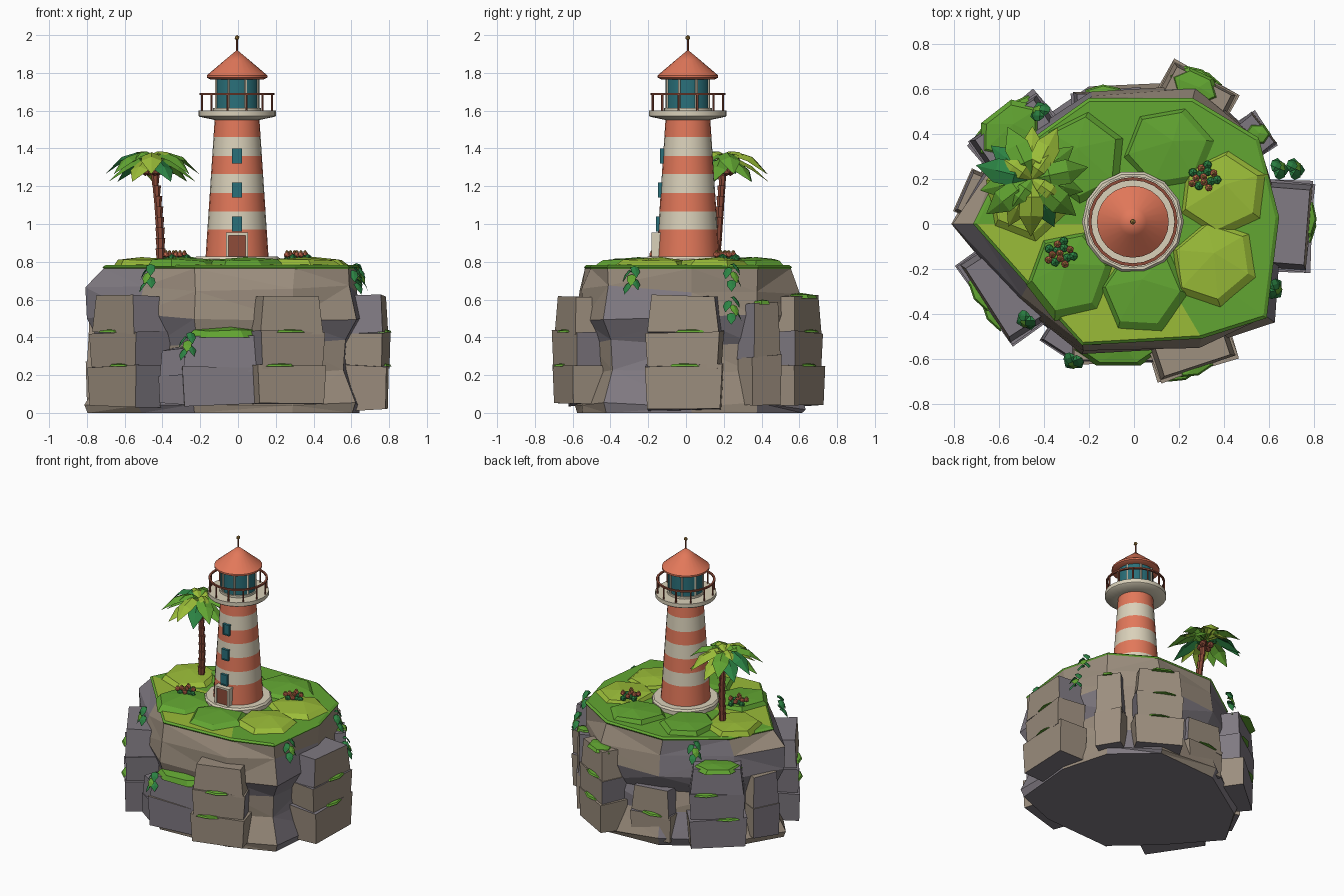
import bpy, bmesh, random
from math import sin, cos, pi, radians, atan2, degrees
from mathutils import Vector, Matrix

random.seed(11)
cube = bpy.data.objects.get("Cube")
if cube:
    bpy.data.objects.remove(cube, do_unlink=True)


def material(name, hexcode):
    rgb = [int(hexcode[i:i + 2], 16) / 255 for i in (0, 2, 4)]
    col = [c / 12.92 if c < 0.04 else ((c + 0.055) / 1.055) ** 2.4 for c in rgb] + [1]
    m = bpy.data.materials.new(name)
    m.use_nodes = True
    m.diffuse_color = col
    bsdf = m.node_tree.nodes["Principled BSDF"]
    bsdf.inputs["Base Color"].default_value = col
    bsdf.inputs["Roughness"].default_value = 0.8
    return m


TERRA = material("terracotta", "E2785A")
CREAM = material("cream", "DAD1BA")
TEAL = material("teal glass", "2A707A")
BROWN = material("red brown wood", "8E4C3A")
TAUPE = material("taupe rock", "9C8E7E")
SLATE = material("slate rock", "807A82")
GREEN = material("grass green", "62A632")
LIME = material("lime green", "9ABC38")
LEAF = material("dark leaf green", "2C8444")
GOLD = material("gold", "A88242")


def finish(name, bm, mats, smooth=False, solid=True):
    if solid:
        bmesh.ops.recalc_face_normals(bm, faces=bm.faces)
    me = bpy.data.meshes.new(name)
    bm.to_mesh(me)
    bm.free()
    for m in mats:
        me.materials.append(m)
    if smooth:
        me.shade_smooth()
        me.set_sharp_from_angle(angle=radians(35))
    ob = bpy.data.objects.new(name, me)
    bpy.context.collection.objects.link(ob)


def loft(bm, rings, mat=lambda i, j: 0):
    """Join equal rings of points with quads; mat picks the slot by ring and side."""
    vs = [[bm.verts.new(p) for p in r] for r in rings]
    n = len(vs[0])
    for i in range(len(vs) - 1):
        for j in range(n):
            k = (j + 1) % n
            f = bm.faces.new((vs[i][j], vs[i][k], vs[i + 1][k], vs[i + 1][j]))
            f.material_index = mat(i, j)
    return vs


TX, TY = -0.005, 0.01


def lathe(name, profile, mats, mat=lambda i, j: 0, segs=24):
    bm = bmesh.new()
    loft(bm, [[(TX + r * cos(2 * pi * j / segs), TY + r * sin(2 * pi * j / segs), z)
               for j in range(segs)] for r, z in profile], mat)
    bmesh.ops.remove_doubles(bm, verts=bm.verts, dist=1e-5)
    finish(name, bm, mats, True)


def add_box(bm, center, size, slot=0):
    mx = Matrix.Translation(center) @ Matrix.Diagonal((*size, 1))
    for v in bmesh.ops.create_cube(bm, size=1, matrix=mx)["verts"]:
        for f in v.link_faces:
            f.material_index = slot


def add_ball(bm, center, r, slot=0):
    for v in bmesh.ops.create_icosphere(bm, subdivisions=1, radius=r, matrix=Matrix.Translation(center))["verts"]:
        for f in v.link_faces:
            f.material_index = slot


# Main rock: a ten sided outline lofted through wide and narrow levels, sloping in to the grass rim
OUTLINE = [(-.83, 0), (-.53, -.34), (-.24, -.6), (.3, -.57), (.63, -.44),
           (.67, .03), (.57, .39), (.29, .64), (-.2, .61), (-.64, .32)]
RIM = [(-.71, 0), (-.47, -.27), (-.23, -.535), (.3, -.505), (.585, -.415),
       (.64, .03), (.55, .38), (.26, .555), (-.2, .555), (-.56, .3)]
rings = [[(x * .96, y * .96, 0) for x, y in OUTLINE]]
for z, s in [(.04, .985), (.21, .89), (.37, .885), (.51, .985), (.65, .955)]:
    rings.append([])
    for x, y in OUTLINE:
        k = s + random.uniform(-.025, .02)
        rings[-1].append((x * k, y * k, z + random.uniform(-.025, .025)))
rings.append([(x, y, .765) for x, y in RIM])
# Rock tone of each side, level by level from the ground: T taupe, S slate
TONES = ["TSTTSTSTST", "TSTTSTSTST", "STSTSTTSTS", "SSTSSSTSSS", "STTTSTTTSS", "STTTTTTTST"]
bm = bmesh.new()
vs = loft(bm, rings, lambda i, j: int(TONES[i][j] == "S"))
bm.faces.new(vs[0]).material_index = 1
bm.faces.new(vs[-1])
bmesh.ops.recalc_face_normals(bm, faces=bm.faces)
bmesh.ops.triangulate(bm, faces=[f for f in bm.faces if len(f.verts) == 4])
finish("cliff", bm, [TAUPE, SLATE])


# Grass: low six sided mounds leaning back, also used for pads on the ledges
def mound(name, x, y, z, rx, ry, h, yaw=0, mat=GREEN, lean=0):
    bm = bmesh.new()
    rot = Matrix.Translation((x, y, z)) @ Matrix.Rotation(radians(yaw), 4, 'Z')
    shift = Matrix.Rotation(radians(-yaw), 3, 'Z') @ Vector((-lean, lean, 0))
    rings = [[rot @ (Vector((rx * s * cos(a * pi / 3), ry * s * sin(a * pi / 3), h * t * random.uniform(.75, 1.1)))
                     + shift * t) for a in range(6)] for s, t in ((1, 0), (.82, .75))]
    vs = loft(bm, rings)
    tip = bm.verts.new(rot @ (Vector((rx * .15, ry * .1, h)) + shift))
    for j in range(6):
        bm.faces.new((vs[1][j], vs[1][(j + 1) % 6], tip))
    bm.faces.new(vs[0])
    finish(name, bm, [mat])


# Grass slab with lime sectors along the front right rim
bm = bmesh.new()
vs = loft(bm, [[(x * s, y * s, z) for x, y in RIM] for s, z in ((.99, .752), (1.01, .772), (.985, .783))])
top = bm.verts.new((0, 0, .79))
for j in range(10):
    f = bm.faces.new((vs[2][j], vs[2][(j + 1) % 10], top))
    f.material_index = int(j < 3)
bm.faces.new(vs[0])
finish("grass_slab", bm, [GREEN, LIME])
for i, (x, y, m) in enumerate([(.16, .33, GREEN), (.4, .13, LIME), (.36, -.18, LIME), (.05, -.3, GREEN),
                               (-.28, -.23, GREEN), (-.22, .29, GREEN), (-.47, .12, LIME)]):
    mound(f"grass_mound_{i}", x, y, .775, .215, .2, .05, 10 + 15 * i, m, .015)


# Rock stacks: a tapered top tier on straighter tiers that step out a little
def stack(name, x, y, ang, w, d, tiers, face=0, top=0, pad=True):
    out = Matrix.Rotation(radians(ang), 4, 'Z')
    bm = bmesh.new()
    for t, (z0, z1) in enumerate(tiers):
        step = len(tiers) - 1 - t
        mx = Matrix.Translation((x, y, 0)) @ out @ Matrix.Rotation(radians(random.uniform(-4, 4)), 4, 'Z')
        scales = ((z0, .94), (z1, 1.0)) if step else ((z0, 1.0), (z1, .88))
        rings = [[mx @ Vector((a * d / 2 * s + (.006 * step if a > 0 else -.05), b * w / 2 * s * (1 + .04 * step),
                               z + random.uniform(-.012, .012)))
                  for a, b in ((-1, -1), (1, -1), (1, 1), (-1, 1))] for z, s in scales]
        side = int(random.random() < .4) if step else top
        vs = loft(bm, rings, lambda i, j: face if j == 1 else side)
        bm.faces.new(vs[0]).material_index = 1
        bm.faces.new(vs[1]).material_index = top
        if pad and step:
            p = Vector((x, y, 0)) + out @ Vector((d / 2 - .008, random.uniform(-.25, .25) * w, 0))
            mound(f"{name}_ledge_grass_{t}", p.x, p.y, z1 - .004, .04, .09, .016, ang)
    finish(name, bm, [TAUPE, SLATE])


THREE = [(.04, .25), (.24, .43), (.42, .615)]
stack("front_left_stack", .257, -.555, -70, .35, .18, THREE)
stack("front_right_stack", -.59, -.31, 213, .41, .17, THREE, 0, 1)
stack("left_stack", .7, -.01, -3, .38, .16, [(.015, .25), *THREE[1:]], 0, 1)
stack("back_left_stack", .28, .575, 63, .31, .16, THREE)
stack("back_right_stack", -.54, .41, 128, .36, .15, THREE, 1, 1)
stack("right_stack", -.69, .12, 160, .2, .15, [(.05, .28), (.26, .5)], 1, 0, False)
stack("front_stack", -.09, -.54, -92, .4, .15, [(.04, .24), (.22, .41)], 1, 0, False)
stack("small_front_stack", -.31, -.5, -122, .16, .14, [(.05, .2), (.18, .34)], 1, 1, False)
stack("side_stack", .53, .39, 35, .18, .13, [(.05, .3), (.28, .58)], 0, 1, False)
stack("back_stack", -.12, .52, 92, .3, .14, [(.04, .22), (.21, .4)], 0, 1)

mound("front_ledge_grass", -.07, -.56, .4, .2, .08, .055)
mound("back_left_ledge_grass", .27, .61, .605, .12, .08, .03, -25)
mound("back_right_ledge_grass", -.55, .42, .6, .17, .12, .035, 38)
mound("side_ledge_grass", .55, .4, .575, .06, .05, .025)

# Tower: foundation, banded shaft, gallery, lantern and roof
lathe("foundation", [(0, .75), (.227, .75), (.227, .815), (.217, .828), (0, .828)], [CREAM], segs=14)
cuts = [.815, .97, 1.065, 1.165, 1.265, 1.36, 1.46, 1.56]


def shaft_r(z):
    return .167 - (z - .82) * .066


lathe("tower_shaft", [(shaft_r(z), z) for z in cuts] + [(0, 1.56)], [TERRA, CREAM], lambda i, j: i % 2)
lathe("gallery_floor", [(0, 1.565), (.115, 1.55), (.2, 1.568), (.205, 1.573), (.205, 1.6), (0, 1.6)], [CREAM])
lathe("lantern_base", [(.127, 1.6), (.127, 1.615), (.118, 1.615)], [CREAM])
lathe("lantern_glass", [(.118, 1.6), (.118, 1.775), (0, 1.775)], [TEAL])
lathe("roof", [(0, 1.765), (.14, 1.765), (.16, 1.775), (.16, 1.787), (.06, 1.872), (0, 1.922)], [TERRA])
lathe("roof_rod", [(.005, 1.9), (.005, 1.98), (0, 1.98)], [BROWN], segs=8)
bm = bmesh.new()
add_ball(bm, (TX, TY, 1.986), .014)
finish("roof_ball", bm, [GOLD], True)


def posts(name, count, r, z0, z1, rad, mat):
    bm = bmesh.new()
    for i in range(count):
        a = 2 * pi * (i + .5) / count
        bmesh.ops.create_cone(bm, cap_ends=True, segments=6, radius1=rad, radius2=rad, depth=z1 - z0,
                              matrix=Matrix.Translation((TX + r * cos(a), TY + r * sin(a), (z0 + z1) / 2)))
    finish(name, bm, [mat])


posts("lantern_bars", 8, .119, 1.6, 1.77, .007, CREAM)
posts("railing_posts", 12, .192, 1.6, 1.69, .006, BROWN)
lathe("top_rail", [(.185, 1.683), (.199, 1.683), (.199, 1.694), (.185, 1.694), (.185, 1.683)], [BROWN])

# Door and windows on the front of the shaft
bm = bmesh.new()
for s in (-1, 1):
    add_box(bm, (TX + s * .051, -.158, .885), (.014, .05, .13))
add_box(bm, (TX, -.158, .947), (.116, .05, .014))
add_box(bm, (TX, -.15, .88), (.09, .05, .125), 1)
finish("door", bm, [CREAM, BROWN])
bm = bmesh.new()
for z in (1.0, 1.18, 1.36):
    y = TY - shaft_r(z)
    add_box(bm, (TX, y, z), (.04, .02, .07))
    for s in (-1, 1):
        add_box(bm, (TX + s * .023, y, z), (.008, .03, .078))
        add_box(bm, (TX, y, z + s * .036), (.05, .03, .007))
finish("windows", bm, [TEAL])


# Folded leaf following a path of (distance, height) stations
def leaf(bm, base, yaw, path, width, slot):
    mx = Matrix.Translation(base) @ Matrix.Rotation(radians(yaw), 4, 'Z')
    rows = []
    for (d, h), k in zip(path, (.2, .9, .95, .02)):
        w = width * k / 2
        rows.append([bm.verts.new(mx @ Vector((d, s * w, h - abs(s) * w * .4))) for s in (-1, 0, 1)])
    for a, b in zip(rows, rows[1:]):
        for i in (0, 1):
            bm.faces.new((a[i], b[i], b[i + 1], a[i + 1])).material_index = slot


# Palm: ringed trunk, three tiers of fronds, coconuts
bm = bmesh.new()
for i in range(9):
    t = i / 9
    mx = Matrix.Translation((-.41 - .045 * t * t, .16 + .04 * t, .81 + .5 * t + .03))
    bmesh.ops.create_cone(bm, cap_ends=True, segments=7, radius1=.021 - .006 * t, radius2=.027 - .006 * t,
                          depth=.062, matrix=mx)
finish("palm_trunk", bm, [BROWN])
crown = Vector((-.455, .2, 1.325))
bm = bmesh.new()
for i in range(7):
    leaf(bm, crown, 51.4 * i + 12, [(0, .01), (.08, .055), (.165, .03), (.255, -.06)], .115, (0, 1, 0, 2)[i % 4])
for i in range(7):
    leaf(bm, crown, 51.4 * i + 38, [(0, 0), (.07, .022), (.15, -.02), (.235, -.1)], .11, (0, 1, 2)[i % 3])
for i in range(4):
    leaf(bm, crown, 90 * i + 55, [(0, .02), (.05, .06), (.1, .055), (.15, .02)], .07, int(i != 2))
finish("palm_fronds", bm, [GREEN, LIME, LEAF], solid=False)
bm = bmesh.new()
for i in range(4):
    a = pi / 2 * i + .4
    add_ball(bm, crown + Vector((.038 * cos(a), .038 * sin(a), -.045)), .026)
finish("coconuts", bm, [BROWN], True)

# Flower clusters: leafy base with red blooms and gold centres
for name, x, y in (("left_flowers", .31, .21), ("right_flowers", -.33, -.13)):
    bm = bmesh.new()
    for i in range(14):
        a, r = i * 2.4, .017 * i ** .5
        px, py = x + r * cos(a), y + r * sin(a)
        if i % 2:
            add_ball(bm, (px, py, .82), .022, 2)
        else:
            add_ball(bm, (px, py, .838), .018)
            add_ball(bm, (px, py, .852), .01, 1)
    finish(name, bm, [TERRA, GOLD, LEAF])

# Hanging vines along the rim and ledges
bm = bmesh.new()
for x, y, z in [(-.46, -.41, .77), (-.26, -.585, .41), (.62, .235, .775), (.69, .235, .6),
                (-.4, .48, .77), (.6, -.28, .76)]:
    yaw = degrees(atan2(y, x))
    for i in range(5):
        p = (x * (1 + .006 * i), y * (1 + .006 * i), z - .022 * i)
        leaf(bm, p, yaw + (45, -50, 15, 60, -20)[i], [(0, .01), (.02, .018), (.04, -.005), (.055, -.045)], .05,
             int(i == 2))
finish("hanging_vines", bm, [LEAF, GREEN], solid=False)
